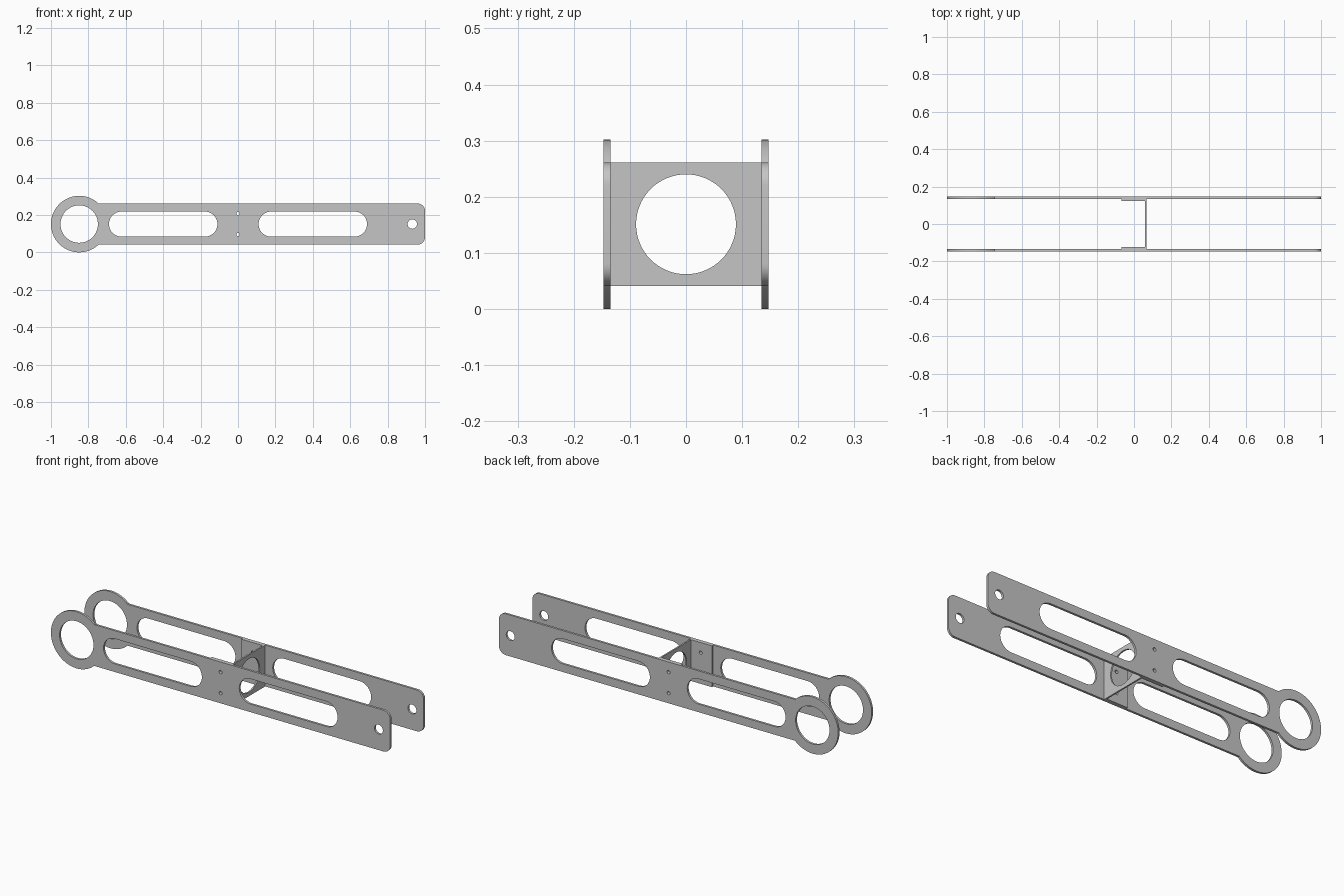
import bpy, bmesh
from math import sin, cos, pi, asin
from mathutils import Matrix

cube = bpy.data.objects.get("Cube")
if cube:
    bpy.data.objects.remove(cube, do_unlink=True)

# Single bare-metal colour
GREY = (0.56, 0.56, 0.56, 1)
metal = bpy.data.materials.new("light_grey_metal")
metal.use_nodes = True
metal.diffuse_color = GREY
metal.node_tree.nodes["Principled BSDF"].inputs["Base Color"].default_value = GREY

MID = 0.151            # height of the centre line
HALF = 0.11            # half height of the bars
PLATE_IN, PLATE_OUT = 0.135, 0.147
FLANGE, WEB = 0.011, 0.008   # bracket thicknesses


def arc(cx, cy, r, a0, a1, n):
    return [(cx + r * cos(a0 + (a1 - a0) * i / n),
             cy + r * sin(a0 + (a1 - a0) * i / n)) for i in range(n + 1)]


def circle(cx, cy, r, n=48):
    return arc(cx, cy, r, 0, 2 * pi, n)[:-1]


def slot(x0, x1, r):
    return (arc(x1 - r, MID, r, -pi / 2, pi / 2, 20)
            + arc(x0 + r, MID, r, pi / 2, 1.5 * pi, 20))


def rect(x0, x1, y0, y1):
    return [(x0, y0), (x1, y0), (x1, y1), (x0, y1)]


def sheet(name, loops, thickness, matrix):
    """Flat sheet from an outline and its holes, extruded about its middle."""
    curve = bpy.data.curves.new(name + "_profile", 'CURVE')
    curve.dimensions = '2D'
    curve.fill_mode = 'BOTH'
    curve.extrude = thickness / 2
    for pts in loops:
        s = curve.splines.new('POLY')
        s.points.add(len(pts) - 1)
        for p, (x, y) in zip(s.points, pts):
            p.co = (x, y, 0, 1)
        s.use_cyclic_u = True
    helper = bpy.data.objects.new(name + "_helper", curve)
    bpy.context.collection.objects.link(helper)
    deps = bpy.context.evaluated_depsgraph_get()
    mesh = bpy.data.meshes.new_from_object(helper.evaluated_get(deps))
    bpy.data.objects.remove(helper, do_unlink=True)

    bm = bmesh.new()
    bm.from_mesh(mesh)
    bmesh.ops.remove_doubles(bm, verts=bm.verts, dist=1e-5)
    bm.transform(matrix)
    bmesh.ops.recalc_face_normals(bm, faces=bm.faces)
    bm.to_mesh(mesh)
    bm.free()
    mesh.name = name
    mesh.materials.clear()
    mesh.materials.append(metal)
    obj = bpy.data.objects.new(name, mesh)
    bpy.context.collection.objects.link(obj)
    bpy.ops.object.select_all(action='DESELECT')
    obj.select_set(True)
    bpy.context.view_layer.objects.active = obj
    bpy.ops.object.shade_smooth_by_angle(angle=0.5)


# Side plate outline: ring end flowing into a bar with rounded corners
RING_X, RING_R, CORNER = -0.849, 0.151, 0.04
a = asin(HALF / RING_R)
outline = (arc(RING_X, MID, RING_R, a, 2 * pi - a, 64)
           + arc(1 - CORNER, MID - HALF + CORNER, CORNER, -pi / 2, 0, 10)
           + arc(1 - CORNER, MID + HALF - CORNER, CORNER, 0, pi / 2, 10))
rivets = [circle(0, MID + dz, 0.009, 20) for dz in (-0.056, 0.056)]
plate_loops = [outline,
               circle(RING_X, MID, 0.1, 64),
               slot(-0.69, -0.11, 0.067),
               slot(0.11, 0.69, 0.067),
               circle(0.932, MID, 0.025, 32)] + rivets

# Bracket flange, with holes matching the plates
WEB_X = 0.066
flange_loops = [rect(-WEB_X, WEB_X - WEB, MID - HALF, MID + HALF)] + rivets

upright = Matrix.Rotation(pi / 2, 4, 'X')
for side, sign in (("front", -1), ("back", 1)):
    y = sign * (PLATE_IN + PLATE_OUT) / 2
    sheet(side + "_side_plate", plate_loops, PLATE_OUT - PLATE_IN,
          Matrix.Translation((0, y, 0)) @ upright)
    y = sign * (PLATE_IN - FLANGE / 2)
    sheet(side + "_bracket_flange", flange_loops, FLANGE,
          Matrix.Translation((0, y, 0)) @ upright)

# Bracket web joining the two plates, with a large round opening
across = Matrix(((0, 0, 1, WEB_X - WEB / 2), (1, 0, 0, 0), (0, 1, 0, 0), (0, 0, 0, 1)))
sheet("bracket_web",
      [rect(-PLATE_IN, PLATE_IN, MID - HALF, MID + HALF), circle(0, MID, 0.089, 64)],
      WEB, across)
